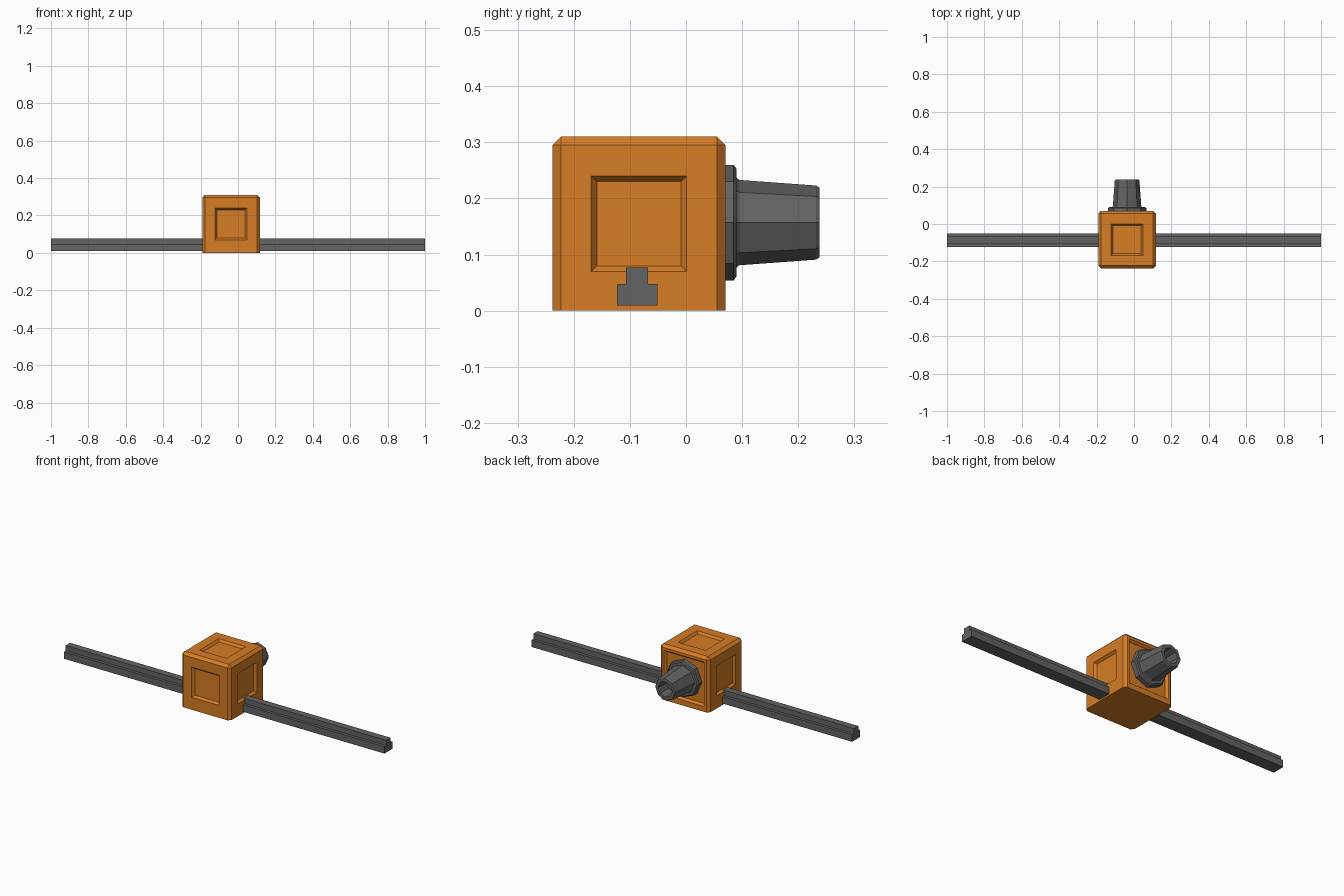
import bpy, bmesh, math
from mathutils import Vector

if "Cube" in bpy.data.objects:
    bpy.data.objects.remove(bpy.data.objects["Cube"])

def material(name, col):
    m = bpy.data.materials.new(name)
    m.diffuse_color = (*col, 1)
    m.use_nodes = True
    m.node_tree.nodes["Principled BSDF"].inputs["Base Color"].default_value = m.diffuse_color
    return m

orange = material("orange", (0.68, 0.205, 0.018))
grey = material("dark grey", (0.125, 0.125, 0.125))

def finish(name, bm, mat):
    bmesh.ops.recalc_face_normals(bm, faces=bm.faces)
    me = bpy.data.meshes.new(name)
    bm.to_mesh(me)
    bm.free()
    me.materials.append(mat)
    ob = bpy.data.objects.new(name, me)
    bpy.context.collection.objects.link(ob)
    return ob

CENTRE = Vector((-0.037, -0.084, 0.155))

# housing: box with chamfered edges, flat base, and sunken square panels
bm = bmesh.new()
bmesh.ops.create_cube(bm, size=0.308)
bmesh.ops.translate(bm, verts=bm.verts, vec=CENTRE)
for v in bm.verts:
    v.co.z = 0.31 if v.co.z > CENTRE.z else 0.0
edges = [e for e in bm.edges if any(v.co.z > 0.1 for v in e.verts)]
bmesh.ops.bevel(bm, geom=edges, offset=0.015, segments=1, affect='EDGES')
bm.normal_update()
panels = [f for f in bm.faces if max(abs(c) for c in f.normal) > 0.99
          and f.normal.z > -0.5 and f.calc_area() > 0.05]

def place(face, half, depth):
    """Make the face a square of the given half size around the box centre."""
    axis = max(range(3), key=lambda i: abs(face.normal[i]))
    side = math.copysign(1, face.normal[axis])
    mid = face.calc_center_median()
    for v in face.verts:
        for i in range(3):
            if i == axis:
                v.co[i] -= side * depth
            else:
                v.co[i] = CENTRE[i] + math.copysign(half, v.co[i] - mid[i])

for f in panels:
    half = 0.125 if f.normal.y > 0.5 else 0.085
    for h, depth in ((half, 0), (half - 0.01, 0.013)):
        bmesh.ops.inset_individual(bm, faces=[f], thickness=0.004)
        place(f, h, depth)
finish("housing", bm, orange)

# rail: T-shaped profile extruded along x
half_profile = [(0.036, 0.009), (0.036, 0.048), (0.0195, 0.048), (0.0195, 0.077)]
profile = half_profile + [(-y, z) for y, z in reversed(half_profile)]
bm = bmesh.new()
face = bm.faces.new([bm.verts.new((-1, y - 0.087, z)) for y, z in profile])
ext = bmesh.ops.extrude_face_region(bm, geom=[face])
bmesh.ops.translate(bm, vec=(2, 0, 0),
                    verts=[g for g in ext["geom"] if isinstance(g, bmesh.types.BMVert)])
finish("rail", bm, grey)

# nozzle: eight-sided lathe around y, with flange and hollow tip
rings = [(0.05, 0.103), (0.085, 0.103), (0.09, 0.096), (0.09, 0.08), (0.095, 0.076),
         (0.232, 0.066), (0.238, 0.062), (0.238, 0.044), (0.17, 0.038)]
bm = bmesh.new()
loops = []
for y, r in rings:
    loops.append([bm.verts.new((CENTRE.x + r * math.cos(k * math.pi / 4), y,
                                0.157 + r * math.sin(k * math.pi / 4))) for k in range(8)])
for a, b in zip(loops, loops[1:]):
    for k in range(8):
        n = (k + 1) % 8
        bm.faces.new((a[k], a[n], b[n], b[k]))
bm.faces.new(loops[0])
bm.faces.new(loops[-1])
finish("nozzle", bm, grey)
